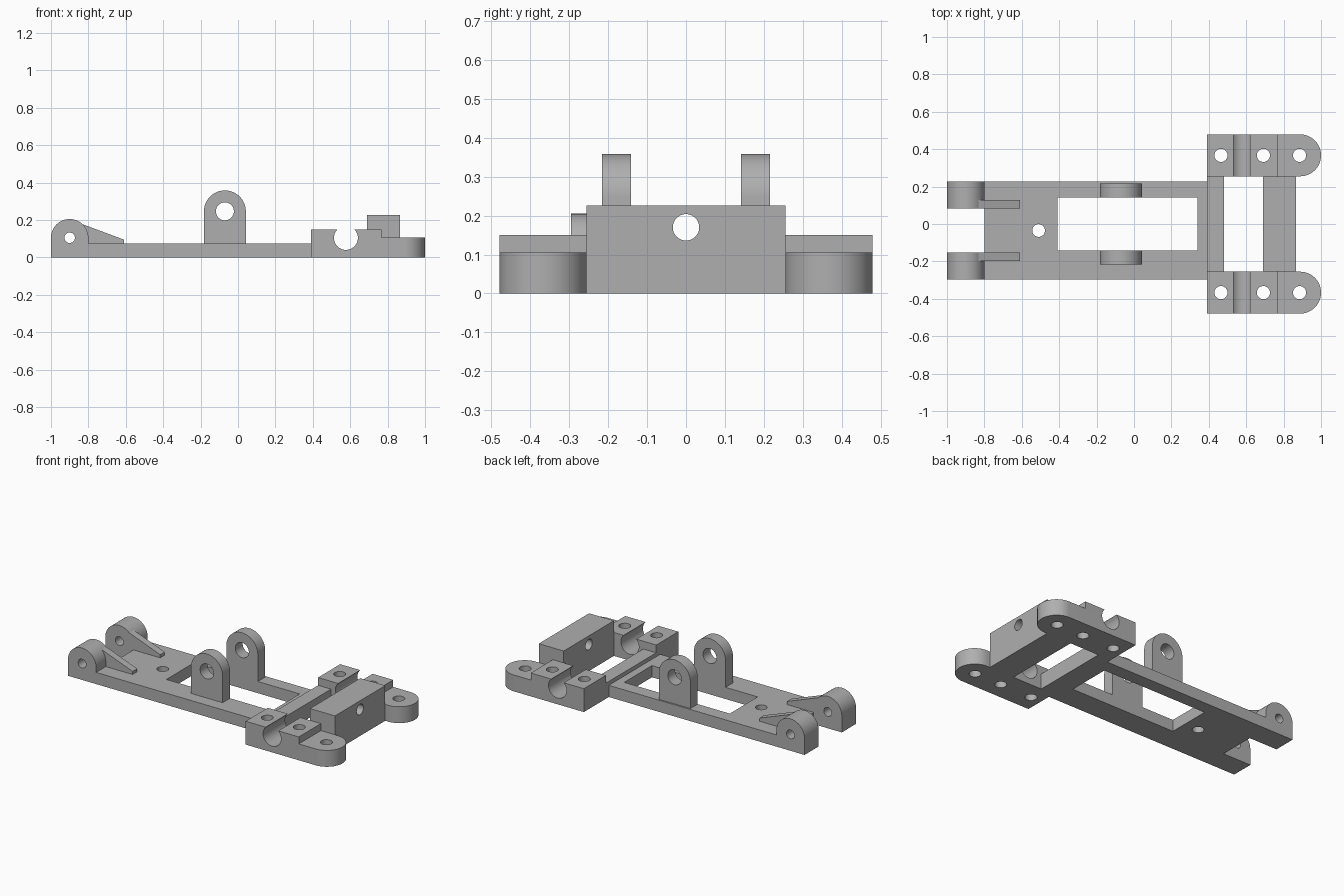
import bpy, bmesh
from math import sin, cos, pi, radians

cube = bpy.data.objects.get("Cube")
if cube:
    bpy.data.objects.remove(cube, do_unlink=True)

grey = bpy.data.materials.new("plain grey")
grey.use_nodes = True
colour = (0.43, 0.43, 0.43, 1)
grey.diffuse_color = colour
grey.node_tree.nodes["Principled BSDF"].inputs["Base Color"].default_value = colour


def arc(cx, cy, r, start, end, steps=32):
    """Points on an arc, angles in degrees."""
    angles = [radians(start + (end - start) * i / steps) for i in range(steps + 1)]
    return [(cx + r * cos(a), cy + r * sin(a)) for a in angles]


def rect(x0, x1, y0, y1):
    return [(x0, y0), (x1, y0), (x1, y1), (x0, y1)]


def circle(cx, cy, r):
    return arc(cx, cy, r, 0, 360, 48)[:-1]


def prism(name, points, axis, lo, hi):
    """Extrude a flat outline along an axis from lo to hi."""
    place = {"x": lambda p: (lo, p[0], p[1]),
             "y": lambda p: (p[0], lo, p[1]),
             "z": lambda p: (p[0], p[1], lo)}[axis]
    bm = bmesh.new()
    face = bm.faces.new([bm.verts.new(place(p)) for p in points])
    out = bmesh.ops.extrude_face_region(bm, geom=[face])
    shift = [(hi - lo) * (axis == a) for a in "xyz"]
    moved = [v for v in out["geom"] if isinstance(v, bmesh.types.BMVert)]
    bmesh.ops.translate(bm, verts=moved, vec=shift)
    bmesh.ops.recalc_face_normals(bm, faces=bm.faces)
    mesh = bpy.data.meshes.new(name)
    bm.to_mesh(mesh)
    bm.free()
    obj = bpy.data.objects.new(name, mesh)
    bpy.context.collection.objects.link(obj)
    mesh.materials.append(grey)
    return obj


def cut(obj, outlines, axis):
    """Cut outlines right through a part."""
    for points in outlines:
        cutter = prism("cutter", points, axis, -2, 2)
        mod = obj.modifiers.new("cut", "BOOLEAN")
        mod.operation, mod.solver, mod.object = "DIFFERENCE", "EXACT", cutter
        bpy.context.view_layer.update()
        result = bpy.data.meshes.new_from_object(
            obj.evaluated_get(bpy.context.evaluated_depsgraph_get()))
        obj.modifiers.clear()
        obj.data = result
        bpy.data.objects.remove(cutter, do_unlink=True)


parts = []
PLATE_TOP = 0.075
MID = -0.035      # centre line of the base plate
HALF = 0.261      # half width of the base plate

# Base plate with a long window and a screw hole
plate = prism("base_plate", rect(-0.8, 0.39, MID - HALF, MID + HALF), "z", 0, PLATE_TOP)
cut(plate, [rect(-0.41, 0.34, -0.141, 0.141), circle(-0.51, MID, 0.034)], "z")
parts.append(plate)

for side, label in ((1, "back"), (-1, "front")):
    def span(a, b, centre=0):
        return sorted((centre + side * a, centre + side * b))

    # Rounded hinge ear at the end of the plate
    outline = [(-1, 0), (-0.8, 0)] + arc(-0.9, 0.105, 0.1, 0, 180)
    ear = prism(label + "_hinge_ear", outline, "y", *span(0.117, HALF, MID))
    cut(ear, [circle(-0.9, 0.105, 0.028)], "y")

    # Sloping rib that braces the ear
    outline = [(-0.833, PLATE_TOP), (-0.61, PLATE_TOP), (-0.61, 0.095), (-0.833, 0.178)]
    rib = prism(label + "_rib", outline, "y", *span(0.117, 0.163, MID))

    # Upright pivot lug beside the window
    outline = [(-0.182, PLATE_TOP), (0.042, PLATE_TOP)] + arc(-0.07, 0.246, 0.112, 0, 180)
    lug = prism(label + "_pivot_lug", outline, "y", *span(0.141, 0.216))
    cut(lug, [circle(-0.07, 0.246, 0.048)], "y")

    # Stepped mounting arm: rounded end, shaft groove, three screw holes
    centre = side * 0.367
    outline = [(0.39, centre + 0.112), (0.39, centre - 0.112)] + arc(0.888, centre, 0.112, -90, 90)
    arm = prism(label + "_mounting_arm", outline, "z", 0, 0.15)
    cut(arm, [rect(0.767, 1.2, 0.105, 0.3), circle(0.577, 0.104, 0.064)], "y")
    cut(arm, [circle(x, centre, 0.035) for x in (0.465, 0.692, 0.885)], "z")
    parts += [ear, rib, lug, arm]

# Low bar joining the arms to the plate
parts.append(prism("cross_bar", rect(0.39, 0.482, -0.255, 0.255), "z", 0, 0.1))

# Tall block between the arms with a hole along its length
block = prism("end_block", rect(0.69, 0.867, -0.255, 0.255), "z", 0, 0.226)
cut(block, [circle(0, 0.17, 0.034)], "x")
parts.append(block)

# Smooth the round surfaces and keep the edges crisp
bpy.ops.object.select_all(action="DESELECT")
for part in parts:
    part.select_set(True)
bpy.context.view_layer.objects.active = plate
bpy.ops.object.shade_smooth_by_angle(angle=radians(30))
